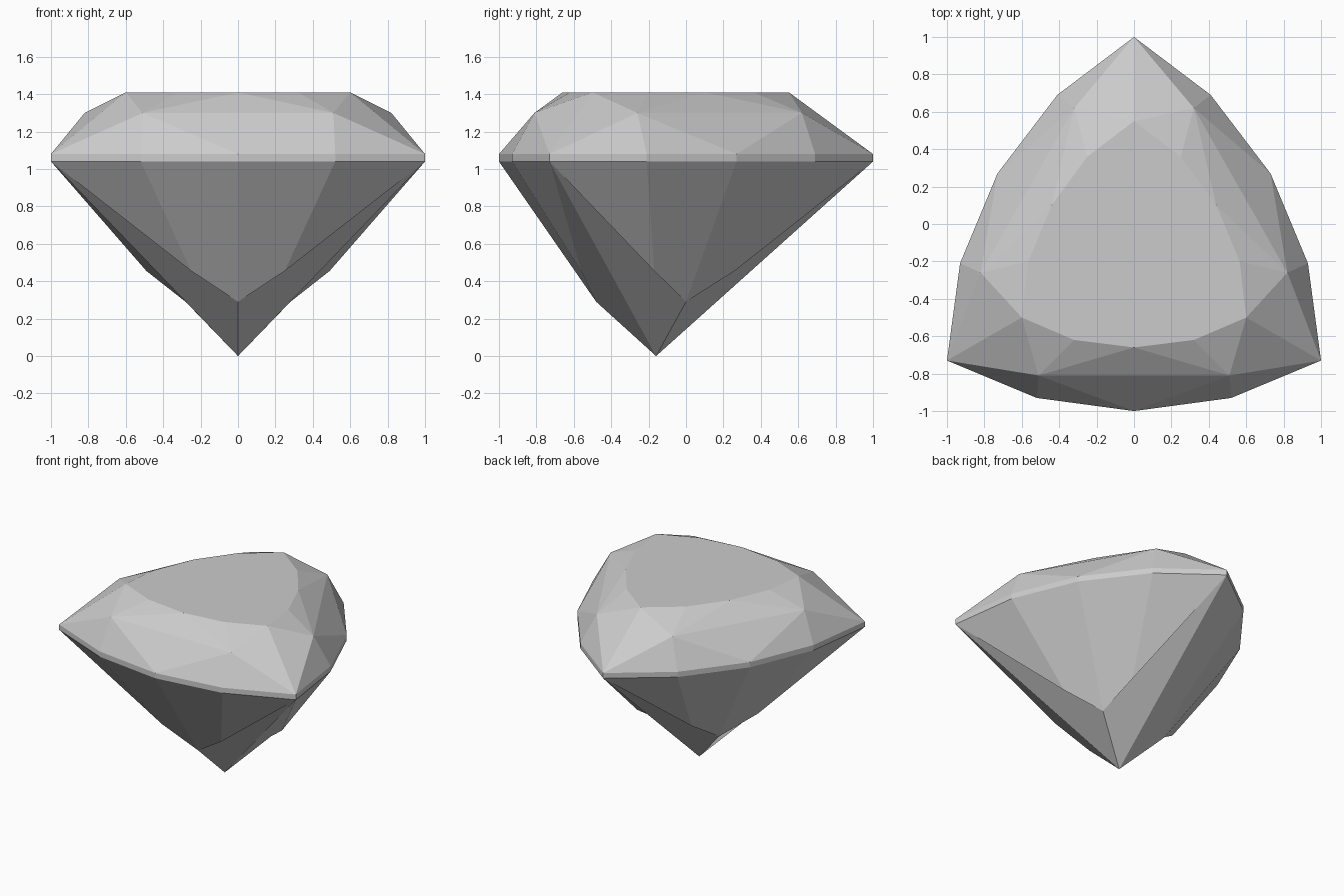
import bpy
import bmesh

cube = bpy.data.objects.get("Cube")
if cube:
    bpy.data.objects.remove(cube, do_unlink=True)

GIRDLE_LOW, GIRDLE_HIGH, CROWN, TABLE = 1.04, 1.08, 1.30, 1.41

# Half outlines, running from the back point round the left side to the front
girdle = [(0, 1), (.41, .69), (.73, .27), (.93, -.21), (1, -.73), (.52, -.93), (0, -1)]
table = [(0, .55), (.25, .36), (.44, .1), (.565, -.2), (.6, -.5), (.32, -.62), (0, -.66)]
crown = [(.32, .62), (.82, -.26), (.51, -.81)]
pavilion = [(.23, .26, .455), (.28, 0, .29), (.49, -.17, .455), (.25, -.56, .455), (0, -.48, .29)]

bm = bmesh.new()


def ring(half, z=None):
    """Mirror a half outline into a closed ring of vertices."""
    mirrored = [(-p[0], *p[1:]) for p in reversed(half) if p[0] > 0]
    return [bm.verts.new(p if z is None else (*p, z)) for p in half + mirrored]


low = ring(girdle, GIRDLE_LOW)
high = ring(girdle, GIRDLE_HIGH)
top = ring(table, TABLE)
mid = ring(crown, CROWN)
keel = ring(pavilion)
culet = bm.verts.new((0, -.16, 0))

# Table and girdle band
facets = [top]
for i in range(12):
    j = (i + 1) % 12
    facets.append((low[i], low[j], high[j], high[i]))

# Three matching sides, each running from one corner to the next
for side in range(3):
    steps = [(4 * side + i) % 12 for i in range(5)]
    g = [high[i] for i in steps]
    t = [top[i] for i in steps]
    b = [low[i] for i in steps]
    m, n = mid[2 * side:2 * side + 2]
    p, q, r = keel[3 * side:3 * side + 3]
    # Crown: corner, girdle and star facets
    facets += [(g[0], m, t[0]), (g[4], t[4], n),
               (g[0], g[1], m), (g[1], g[2], m), (g[2], n, m),
               (g[2], g[3], n), (g[3], g[4], n),
               (m, t[1], t[0]), (m, t[2], t[1]), (m, n, t[2]),
               (n, t[3], t[2]), (n, t[4], t[3])]
    # Pavilion: upper facets and the long facets meeting at the culet
    facets += [(b[0], b[1], p), (b[1], b[2], q, p), (b[2], b[3], r, q), (b[3], b[4], r),
               (b[0], p, q, culet), (b[4], culet, q, r)]

for facet in facets:
    bm.faces.new(facet)
bmesh.ops.recalc_face_normals(bm, faces=bm.faces)

mesh = bpy.data.meshes.new("gemstone")
bm.to_mesh(mesh)
bm.free()
gem = bpy.data.objects.new("gemstone", mesh)
bpy.context.collection.objects.link(gem)

# Plain grey stone
grey = bpy.data.materials.new("light_grey")
grey.use_nodes = True
colour = (.6, .6, .6, 1)
grey.diffuse_color = colour
grey.node_tree.nodes["Principled BSDF"].inputs["Base Color"].default_value = colour
mesh.materials.append(grey)
